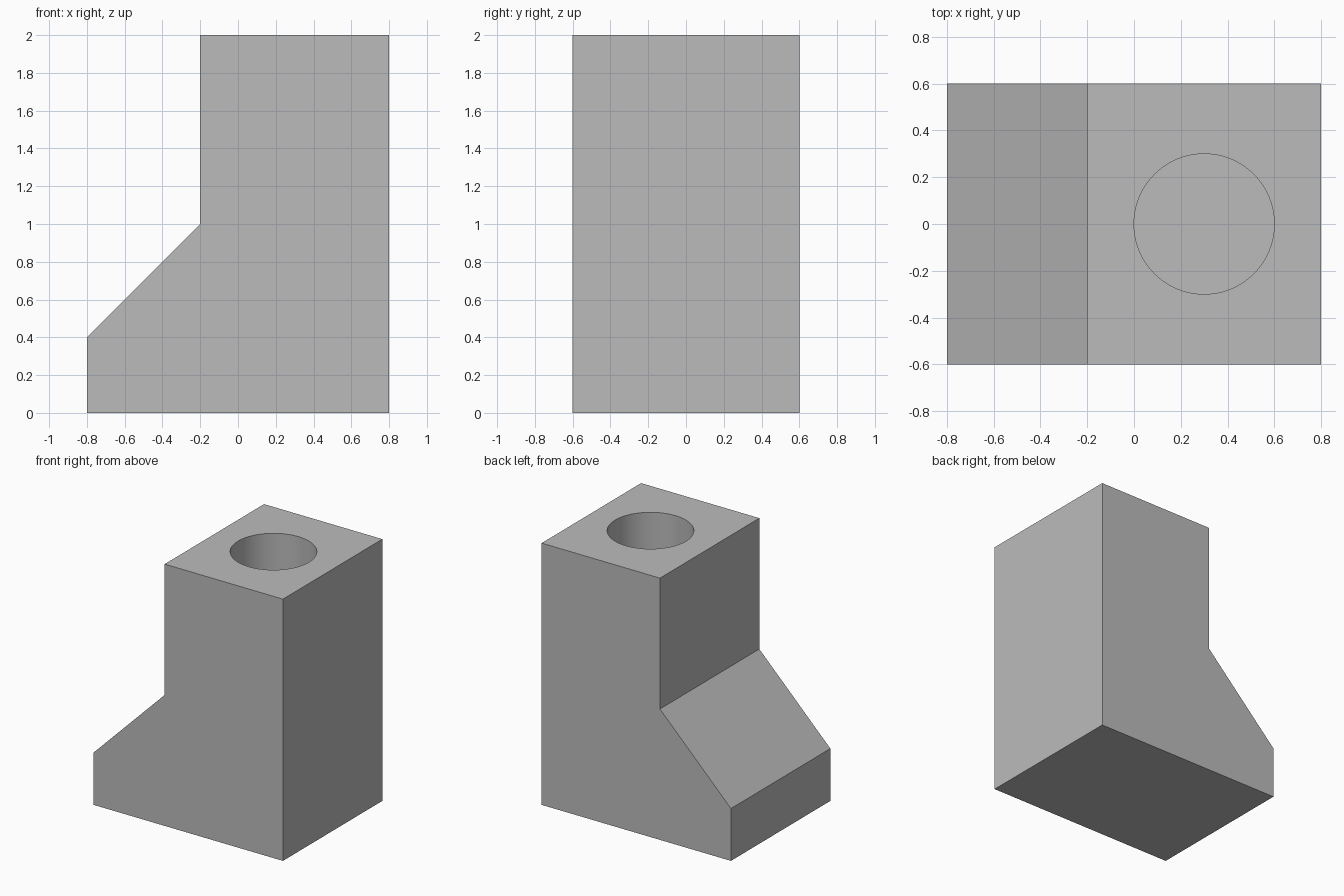
import bpy
import bmesh

default = bpy.data.objects.get("Cube")
if default:
    bpy.data.objects.remove(default, do_unlink=True)

# Material
grey = bpy.data.materials.new("plain grey")
grey.use_nodes = True
colour = (0.5, 0.5, 0.5, 1)
grey.diffuse_color = colour
grey.node_tree.nodes["Principled BSDF"].inputs["Base Color"].default_value = colour

# Body: stepped side profile extruded along y
WIDTH = 1.2
profile = [(-0.8, 0), (0.8, 0), (0.8, 2), (-0.2, 2), (-0.2, 1), (-0.8, 0.4)]
bm = bmesh.new()
face = bm.faces.new([bm.verts.new((x, -WIDTH / 2, z)) for x, z in profile])
extruded = bmesh.ops.extrude_face_region(bm, geom=[face])["geom"]
bmesh.ops.translate(bm, vec=(0, WIDTH, 0),
                    verts=[v for v in extruded if isinstance(v, bmesh.types.BMVert)])
bmesh.ops.recalc_face_normals(bm, faces=bm.faces[:])
mesh = bpy.data.meshes.new("stepped_block")
bm.to_mesh(mesh)
bm.free()
body = bpy.data.objects.new("stepped_block", mesh)
bpy.context.collection.objects.link(body)
mesh.materials.append(grey)

# Round blind hole sunk into the top
DEPTH = 1.0
bpy.ops.mesh.primitive_cylinder_add(vertices=96, radius=0.3, depth=DEPTH + 0.2,
                                    location=(0.3, 0, 2 - DEPTH / 2 + 0.1))
cutter = bpy.context.object
cutter.name = "hole_cutter"
cutter.data.materials.append(grey)
cutter.hide_render = True

hole = body.modifiers.new("hole", "BOOLEAN")
hole.operation = "DIFFERENCE"
hole.solver = "EXACT"
hole.object = cutter

# Apply the cut, then remove the helper
bpy.ops.object.select_all(action="DESELECT")
bpy.context.view_layer.objects.active = body
body.select_set(True)
bpy.ops.object.modifier_apply(modifier=hole.name)
bpy.data.objects.remove(cutter, do_unlink=True)
bpy.ops.object.shade_smooth_by_angle(angle=0.5)
